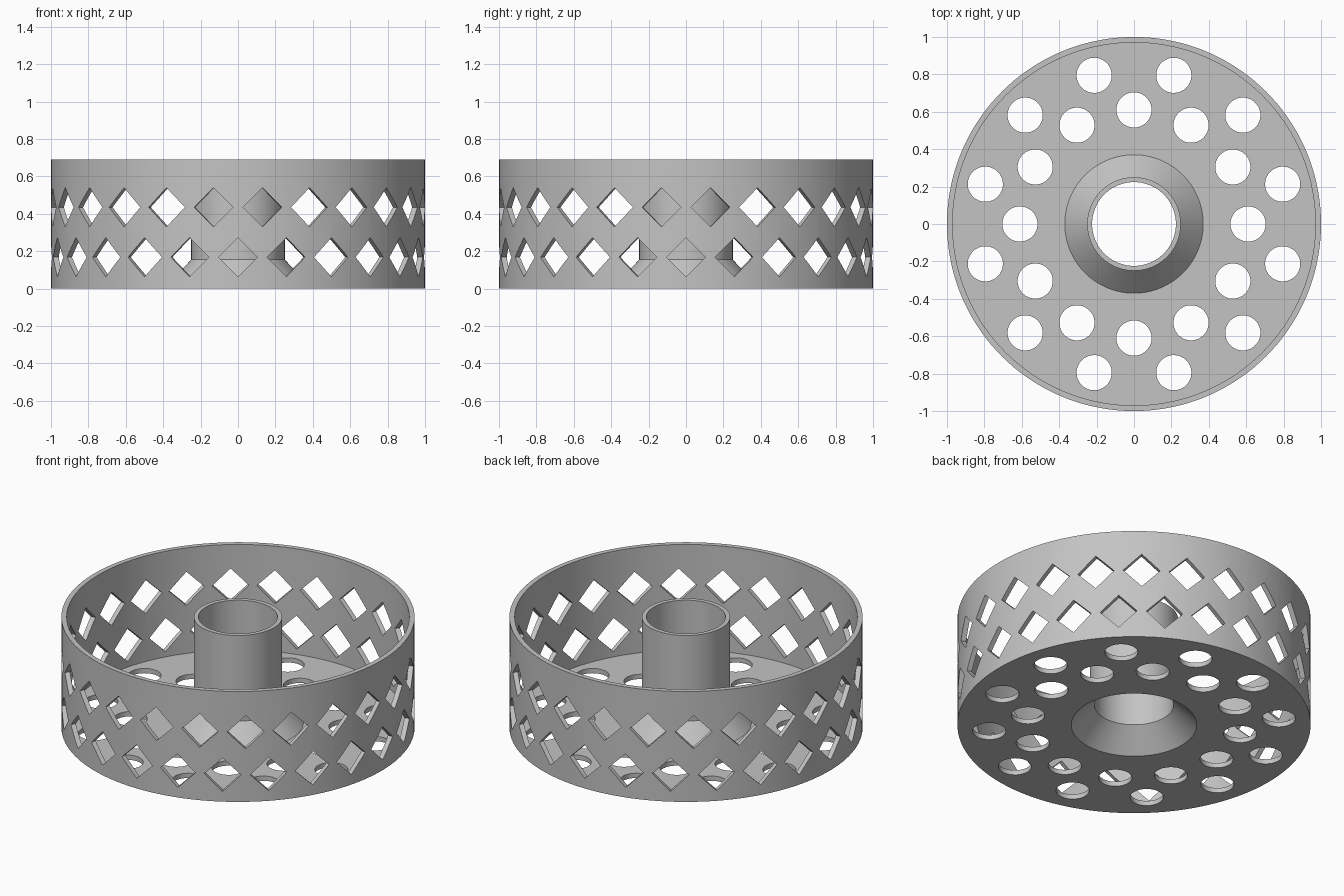
import bpy, bmesh, math
from mathutils import Matrix

cube = bpy.data.objects.get("Cube")
if cube:
    bpy.data.objects.remove(cube, do_unlink=True)

HEIGHT, WALL_INNER, FLOOR = 0.69, 0.97, 0.03

grey = bpy.data.materials.new("plain grey")
grey.use_nodes = True
colour = (0.55, 0.55, 0.55, 1)
grey.diffuse_color = colour
grey.node_tree.nodes["Principled BSDF"].inputs["Base Color"].default_value = colour


def make_object(name, bm):
    bmesh.ops.recalc_face_normals(bm, faces=bm.faces)
    mesh = bpy.data.meshes.new(name)
    bm.to_mesh(mesh)
    bm.free()
    mesh.materials.append(grey)
    obj = bpy.data.objects.new(name, mesh)
    bpy.context.collection.objects.link(obj)
    return obj


def lathe(name, profile, steps=144):
    """Spin a closed (radius, height) profile around z."""
    bm = bmesh.new()
    verts = [bm.verts.new((r, 0, z)) for r, z in profile]
    edges = [bm.edges.new((a, b)) for a, b in zip(verts, verts[1:] + verts[:1])]
    bmesh.ops.spin(bm, geom=verts + edges, cent=(0, 0, 0), axis=(0, 0, 1),
                   angle=math.tau, steps=steps, use_duplicate=False)
    bmesh.ops.remove_doubles(bm, verts=bm.verts, dist=1e-4)
    return make_object(name, bm)


def add_ring(bm, count, start, place, sides, radius, depth):
    """Add a ring of prisms, each moved by the matrix 'place'."""
    for i in range(count):
        turn = Matrix.Rotation(start + math.tau * i / count, 4, 'Z')
        bmesh.ops.create_cone(bm, cap_ends=True, segments=sides, radius1=radius,
                              radius2=radius, depth=depth, matrix=turn @ place)


# Rim wall, floor and flared hollow hub in one shell
basket = lathe("round_basket", [
    (1, 0), (1, HEIGHT), (WALL_INNER, HEIGHT), (WALL_INNER, FLOOR),
    (0.37, FLOOR), (0.25, 0.155), (0.25, HEIGHT),
    (0.224, HEIGHT), (0.224, 0.13), (0.355, 0)])

# Cutters: two staggered rows of diamonds, two staggered rings of floor holes
bm = bmesh.new()
radial = Matrix.Rotation(math.pi / 2, 4, 'Y')
for z, start in ((0.168, 0), (0.435, math.radians(7.5))):
    add_ring(bm, 24, start, Matrix.Translation((1, 0, z)) @ radial, 4, 0.105, 0.2)
for r, start in ((0.61, 0), (0.823, math.radians(15))):
    add_ring(bm, 12, start, Matrix.Translation((r, 0, 0)), 40, 0.094, 0.12)
cutter = make_object("hole_cutter", bm)
cutter.hide_render = True

cut = basket.modifiers.new("holes", 'BOOLEAN')
cut.operation = 'DIFFERENCE'
cut.solver = 'EXACT'
cut.object = cutter

# Apply the cuts, then smooth the round faces
bpy.ops.object.select_all(action='DESELECT')
basket.select_set(True)
bpy.context.view_layer.objects.active = basket
bpy.ops.object.modifier_apply(modifier=cut.name)
bpy.data.objects.remove(cutter, do_unlink=True)
bpy.ops.object.shade_smooth_by_angle(angle=math.radians(30))
